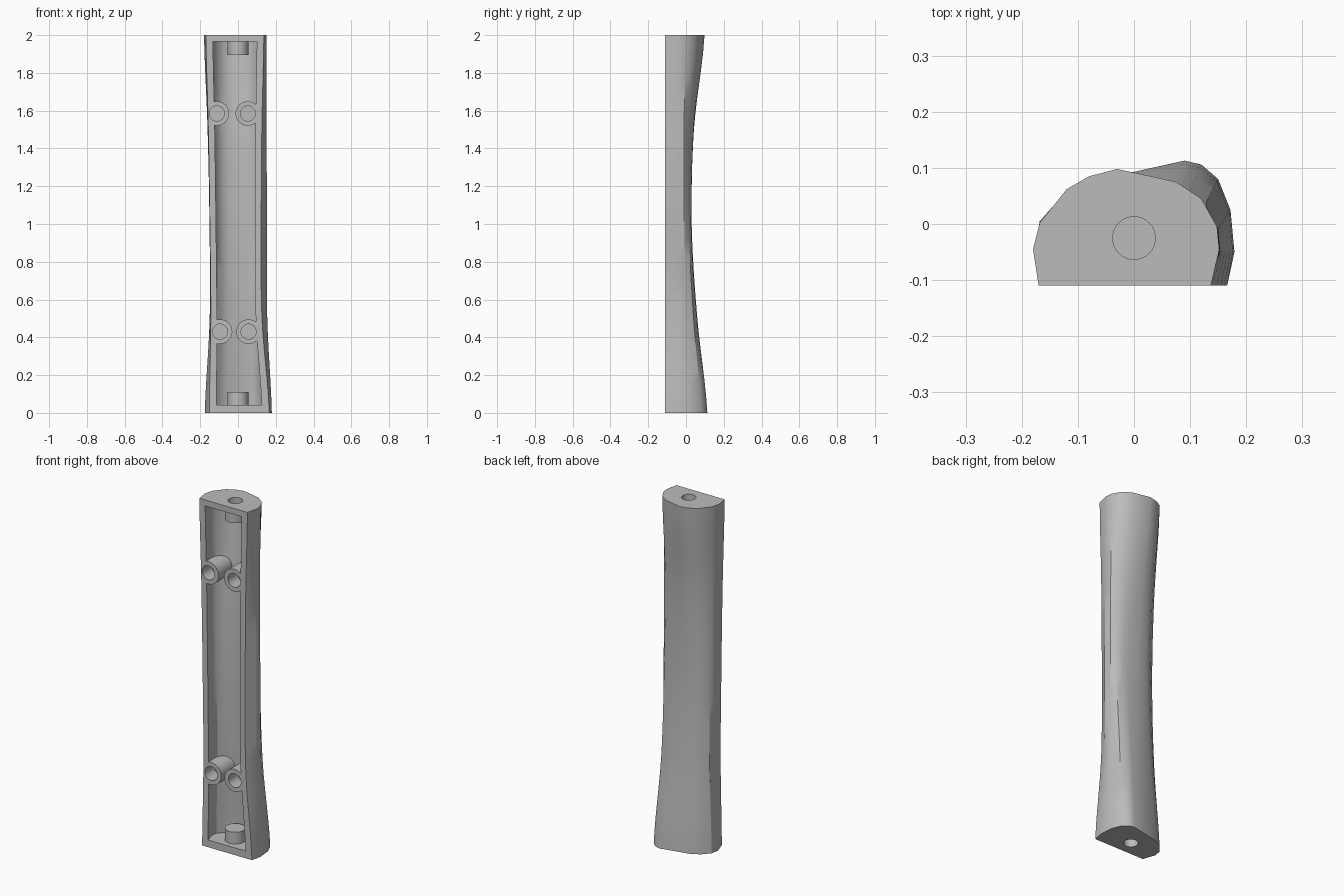
import bpy, bmesh
from math import radians
from mathutils import Matrix, Vector

if "Cube" in bpy.data.objects:
    bpy.data.objects.remove(bpy.data.objects["Cube"], do_unlink=True)

FRONT = -0.11
HEIGHT = 2.0
STEPS = 24

# Cross-sections from the bottom up, each running from the +x front edge round the back
SECTIONS = [
    [(.166, FRONT), (.179, -.05), (.172, .025), (.15, .08), (.12, .106), (.09, .113),
     (0, .093), (-.08, .076), (-.13, .048), (-.168, .005), (-.176, -.04), (-.152, FRONT)],
    [(.127, FRONT), (.155, -.05), (.152, -.005), (.13, .04), (.1, .056), (.07, .06),
     (0, .053), (-.07, .043), (-.11, .022), (-.143, -.01), (-.15, -.045), (-.144, FRONT)],
    [(.123, FRONT), (.154, -.05), (.15, -.01), (.13, .014), (.1, .026), (.06, .03),
     (0, .03), (-.06, .026), (-.1, .01), (-.138, -.02), (-.151, -.05), (-.149, FRONT)],
    [(.126, FRONT), (.151, -.05), (.147, -.01), (.12, .016), (.08, .032), (.04, .04),
     (-.02, .042), (-.07, .035), (-.11, .018), (-.15, -.018), (-.161, -.05), (-.157, FRONT)],
    [(.137, FRONT), (.152, -.045), (.148, -.005), (.12, .045), (.075, .075), (.03, .085),
     (-.03, .098), (-.08, .085), (-.12, .062), (-.168, .002), (-.18, -.045), (-.17, FRONT)],
]


def section_at(z):
    """Smoothly blend the cross-sections at a height."""
    last = len(SECTIONS) - 1
    u = max(0.0, min(z / HEIGHT, 1.0)) * last
    i = min(int(u), last - 1)
    t = u - i
    rows = [SECTIONS[max(0, min(last, i + k))] for k in (-1, 0, 1, 2)]
    result = []
    for quad in zip(*rows):
        a, b, c, d = (Vector(p) for p in quad)
        result.append(b + (c - a) * t / 2 + (2 * a - 5 * b + 4 * c - d) * t**2 / 2
                      + (3 * (b - c) + d - a) * t**3 / 2)
    return result


def finish(bm, name):
    bmesh.ops.recalc_face_normals(bm, faces=bm.faces)
    mesh = bpy.data.meshes.new(name)
    bm.to_mesh(mesh)
    bm.free()
    obj = bpy.data.objects.new(name, mesh)
    bpy.context.collection.objects.link(obj)
    return obj


def loft(name, z0, z1, shape):
    """Skin a closed solid through sections between two heights."""
    bm = bmesh.new()
    rings = []
    for k in range(STEPS + 1):
        z = z0 + (z1 - z0) * k / STEPS
        rings.append([bm.verts.new((x, y, z)) for x, y in shape(z)])
    for low, high in zip(rings, rings[1:]):
        for j in range(len(low)):
            n = (j + 1) % len(low)
            bm.faces.new((low[j], low[n], high[n], high[j]))
    bm.faces.new(rings[0])
    bm.faces.new(rings[-1])
    return finish(bm, name)


def hollow_section(z):
    """Inner wall outline, carried forward past the open front."""
    pts = section_at(z)
    mid = (pts[0].x + pts[-1].x) / 2
    inner = [(mid + (p.x - mid) * .76, FRONT + (p.y - FRONT) * .8) for p in pts]
    return [(inner[0][0], FRONT - .1)] + inner + [(inner[-1][0], FRONT - .1)]


def cylinder(name, start, end, radius):
    start, end = Vector(start), Vector(end)
    axis = end - start
    turn = axis.to_track_quat('Z', 'Y').to_matrix().to_4x4()
    bm = bmesh.new()
    bmesh.ops.create_cone(bm, cap_ends=True, segments=32, radius1=radius, radius2=radius,
                          depth=axis.length,
                          matrix=Matrix.Translation((start + end) / 2) @ turn)
    return finish(bm, name)


def cut(target, cutter):
    """Subtract a solid and discard it."""
    bpy.context.view_layer.objects.active = target
    mod = target.modifiers.new("cut", 'BOOLEAN')
    mod.operation = 'DIFFERENCE'
    mod.solver = 'EXACT'
    mod.object = cutter
    bpy.ops.object.modifier_apply(modifier=mod.name)
    bpy.data.objects.remove(cutter, do_unlink=True)


# Handle shell and the hollow inside it
shell = loft("handle_shell", 0, HEIGHT, section_at)
hollow = loft("hollow", .042, 1.965, hollow_section)

# Screw posts are kept solid by removing them from the hollow
posts = [(-.112, 1.585), (.052, 1.585), (-.095, .43), (.056, .43)]
for x, z in posts:
    cut(hollow, cylinder("post", (x, FRONT - .2, z), (x, .2, z), .065))

# Pin sockets at both ends
PIN_Y = -.025
ends = [(-.1, .11, .085), (HEIGHT + .1, 1.895, 1.92)]
for outside, tip, floor in ends:
    cut(hollow, cylinder("socket", (0, PIN_Y, outside), (0, PIN_Y, tip), .055))
cut(shell, hollow)

# Bores in the posts and sockets
for x, z in posts:
    cut(shell, cylinder("post_bore", (x, FRONT - .1, z), (x, -.025, z), .04))
for outside, tip, floor in ends:
    cut(shell, cylinder("socket_bore", (0, PIN_Y, outside), (0, PIN_Y, floor), .038))

# Plain grey finish
grey = bpy.data.materials.new("plain_grey")
grey.use_nodes = True
colour = (.5, .5, .5, 1)
grey.diffuse_color = colour
grey.node_tree.nodes["Principled BSDF"].inputs["Base Color"].default_value = colour
shell.data.materials.clear()
shell.data.materials.append(grey)
for face in shell.data.polygons:
    face.material_index = 0

bpy.ops.object.select_all(action='DESELECT')
shell.select_set(True)
bpy.context.view_layer.objects.active = shell
bpy.ops.object.shade_smooth_by_angle(angle=radians(30))
